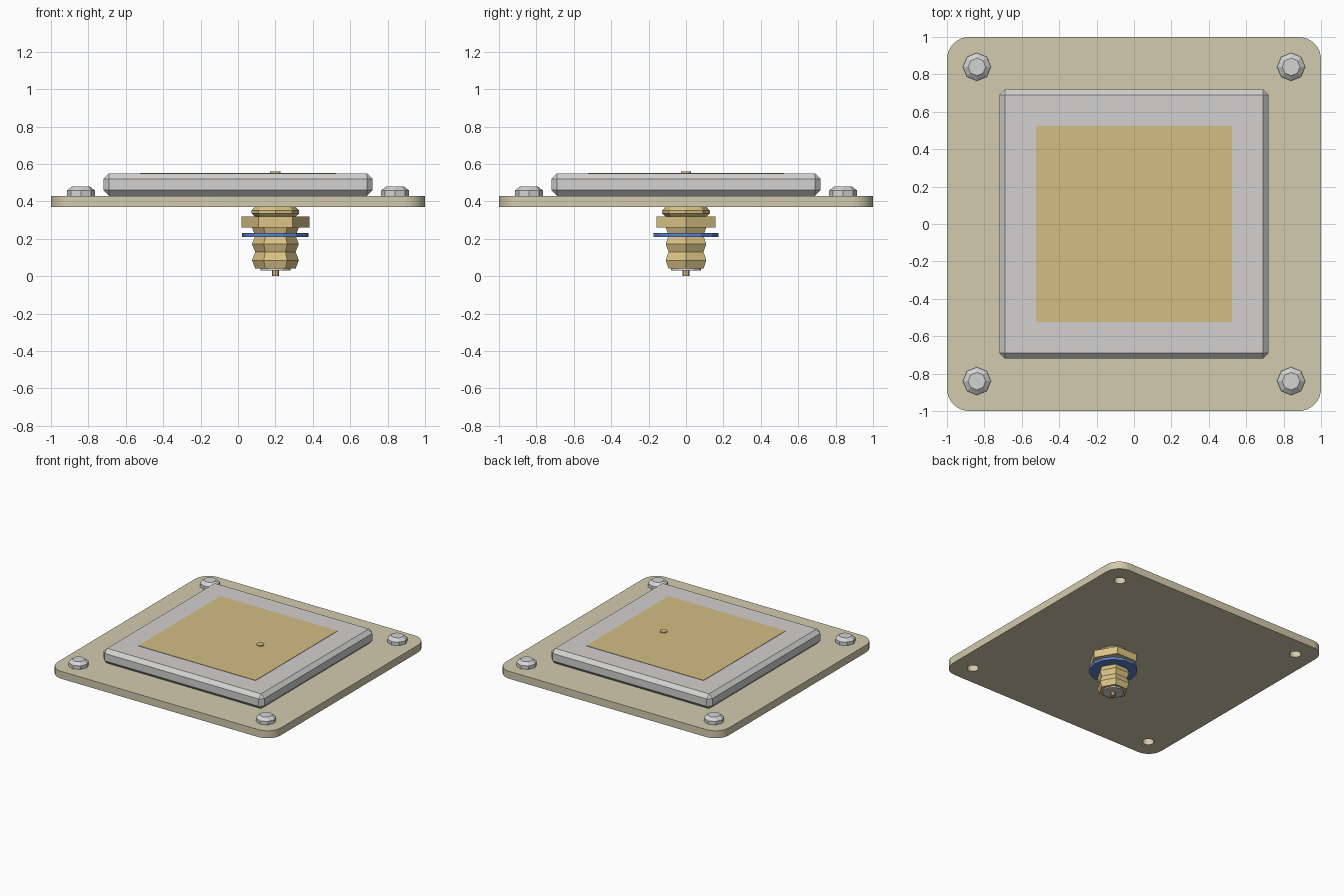
import bpy
import bmesh
from math import sin, cos, pi, radians

if "Cube" in bpy.data.objects:
    bpy.data.objects.remove(bpy.data.objects["Cube"], do_unlink=True)


def material(name, *rgb):
    linear = [(c / 255 / 12.92) if c < 10 else ((c / 255 + 0.055) / 1.055) ** 2.4 for c in rgb] + [1]
    mat = bpy.data.materials.new(name)
    mat.use_nodes = True
    mat.diffuse_color = linear
    mat.node_tree.nodes["Principled BSDF"].inputs["Base Color"].default_value = linear
    return mat


BOARD = material("board beige", 212, 203, 174)
CERAMIC = material("ceramic grey", 210, 209, 208)
GOLD = material("patch gold", 211, 190, 132)
BRASS = material("connector brass", 220, 196, 134)
STEEL = material("screw steel", 212, 212, 212)
BLUE = material("washer blue", 95, 130, 205)
WHITE = material("insulator white", 215, 215, 213)


def finish(name, bm, mat):
    bmesh.ops.recalc_face_normals(bm, faces=bm.faces)
    mesh = bpy.data.meshes.new(name)
    bm.to_mesh(mesh)
    bm.free()
    obj = bpy.data.objects.new(name, mesh)
    bpy.context.collection.objects.link(obj)
    mesh.materials.append(mat)
    return obj


def lathe(name, mat, profile, sides, x=0, y=0):
    """Closed turned part from (radius, height) pairs, first corner on +x."""
    bm = bmesh.new()
    rings = [[bm.verts.new((x + r * cos(2 * pi * i / sides), y + r * sin(2 * pi * i / sides), z))
              for i in range(sides)] for r, z in profile]
    for low, high in zip(rings, rings[1:]):
        for i in range(sides):
            j = (i + 1) % sides
            bm.faces.new((low[i], low[j], high[j], high[i]))
    bm.faces.new(rings[0][::-1])
    bm.faces.new(rings[-1])
    return finish(name, bm, mat)


def box(name, mat, half, low, high, bevel=0, segments=1, upright_only=False):
    bm = bmesh.new()
    bmesh.ops.create_cube(bm, size=1)
    for v in bm.verts:
        v.co = (v.co.x * 2 * half, v.co.y * 2 * half, high if v.co.z > 0 else low)
    if bevel:
        edges = [e for e in bm.edges
                 if not upright_only or abs(e.verts[0].co.z - e.verts[1].co.z) > 0.01]
        bmesh.ops.bevel(bm, geom=edges, offset=bevel, segments=segments, profile=0.5,
                        affect='EDGES')
    return finish(name, bm, mat)


def smooth(obj):
    bpy.ops.object.select_all(action='DESELECT')
    obj.select_set(True)
    bpy.context.view_layer.objects.active = obj
    bpy.ops.object.shade_smooth_by_angle(angle=radians(30))


# Base board with rounded corners
board = box("base_board", BOARD, 1, 0.37, 0.43, 0.12, 8, True)

# Corner screws, each over a drilled hole
for side, x in (("left", 0.84), ("right", -0.84)):
    for end, y in (("front", -0.84), ("back", 0.84)):
        lathe(f"screw_{end}_{side}", STEEL, [(0.075, 0.43), (0.075, 0.458), (0.047, 0.48)], 8, x, y)
        cutter = lathe("hole_cutter", BOARD, [(0.043, 0.3), (0.043, 0.5)], 16, x, y)
        cutter.hide_render = True
        cut = board.modifiers.new("hole", 'BOOLEAN')
        cut.operation = 'DIFFERENCE'
        cut.solver = 'EXACT'
        cut.object = cutter
        bpy.context.view_layer.objects.active = board
        bpy.ops.object.modifier_apply(modifier=cut.name)
        bpy.data.objects.remove(cutter, do_unlink=True)
smooth(board)

# Ceramic block, metal patch and feed point
box("ceramic_block", CERAMIC, 0.72, 0.43, 0.55, 0.03)
box("patch_plate", GOLD, 0.525, 0.549, 0.553)
FEED = 0.2
lathe("feed_point", GOLD, [(0.028, 0.55), (0.028, 0.56)], 12, FEED)

# Coaxial connector below the board
lathe("connector_collar", BRASS,
      [(0.11, 0.32), (0.127, 0.335), (0.127, 0.352), (0.11, 0.37)], 8, FEED)
lathe("connector_nut", BRASS, [(0.182, 0.26), (0.182, 0.32)], 6, FEED)
lathe("connector_body", BRASS,
      [(0.108, 0.04), (0.125, 0.085), (0.108, 0.13), (0.125, 0.172), (0.108, 0.215),
       (0.125, 0.26)], 6, FEED)
lathe("seal_washer", BLUE, [(0.178, 0.21), (0.178, 0.232)], 14, FEED)
lathe("connector_insulator", WHITE, [(0.08, 0.03), (0.08, 0.041)], 12, FEED)
lathe("centre_pin", BRASS, [(0.018, 0), (0.018, 0.031)], 8, FEED)
